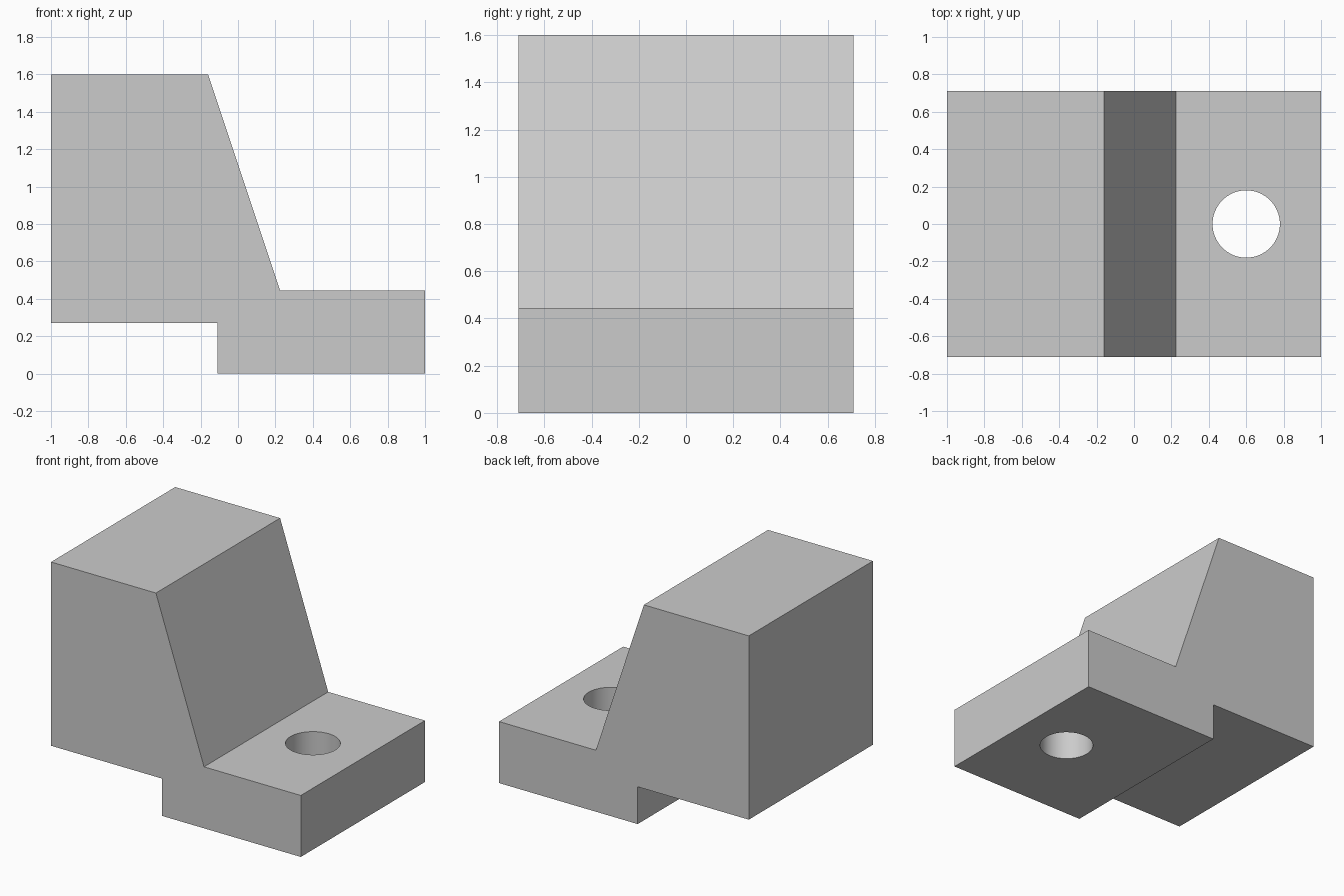
import bpy
import bmesh

if "Cube" in bpy.data.objects:
    bpy.data.objects.remove(bpy.data.objects["Cube"], do_unlink=True)

HALF_WIDTH = 0.71

# Plain grey material
grey = bpy.data.materials.new("plain_grey")
grey.use_nodes = True
colour = (0.6, 0.6, 0.6, 1)
grey.diffuse_color = colour
grey.node_tree.nodes["Principled BSDF"].inputs["Base Color"].default_value = colour

# Side profile (x, z): tall block, sloping face, low foot, stepped underside
profile = [(-1, 0.27), (-0.11, 0.27), (-0.11, 0), (1, 0), (1, 0.445),
           (0.225, 0.445), (-0.16, 1.6), (-1, 1.6)]

bm = bmesh.new()
face = bm.faces.new([bm.verts.new((x, -HALF_WIDTH, z)) for x, z in profile])
extruded = bmesh.ops.extrude_face_region(bm, geom=[face])["geom"]
verts = [g for g in extruded if isinstance(g, bmesh.types.BMVert)]
bmesh.ops.translate(bm, verts=verts, vec=(0, 2 * HALF_WIDTH, 0))
bmesh.ops.recalc_face_normals(bm, faces=bm.faces[:])
mesh = bpy.data.meshes.new("stepped_block")
bm.to_mesh(mesh)
bm.free()
mesh.materials.append(grey)
block = bpy.data.objects.new("stepped_block", mesh)
bpy.context.collection.objects.link(block)

# Round bolt hole through the foot
bpy.ops.mesh.primitive_cylinder_add(vertices=64, radius=0.18, depth=1, location=(0.6, 0, 0.25))
cutter = bpy.context.object
cutter.name = "hole_cutter"
cutter.hide_render = True
cutter.data.materials.append(grey)

bpy.ops.object.select_all(action="DESELECT")
block.select_set(True)
bpy.context.view_layer.objects.active = block
hole = block.modifiers.new("bolt_hole", "BOOLEAN")
hole.operation = "DIFFERENCE"
hole.solver = "EXACT"
hole.object = cutter
bpy.ops.object.modifier_apply(modifier=hole.name)
bpy.data.objects.remove(cutter, do_unlink=True)

# Smooth hole wall, sharp block edges
bpy.ops.object.shade_smooth_by_angle()
